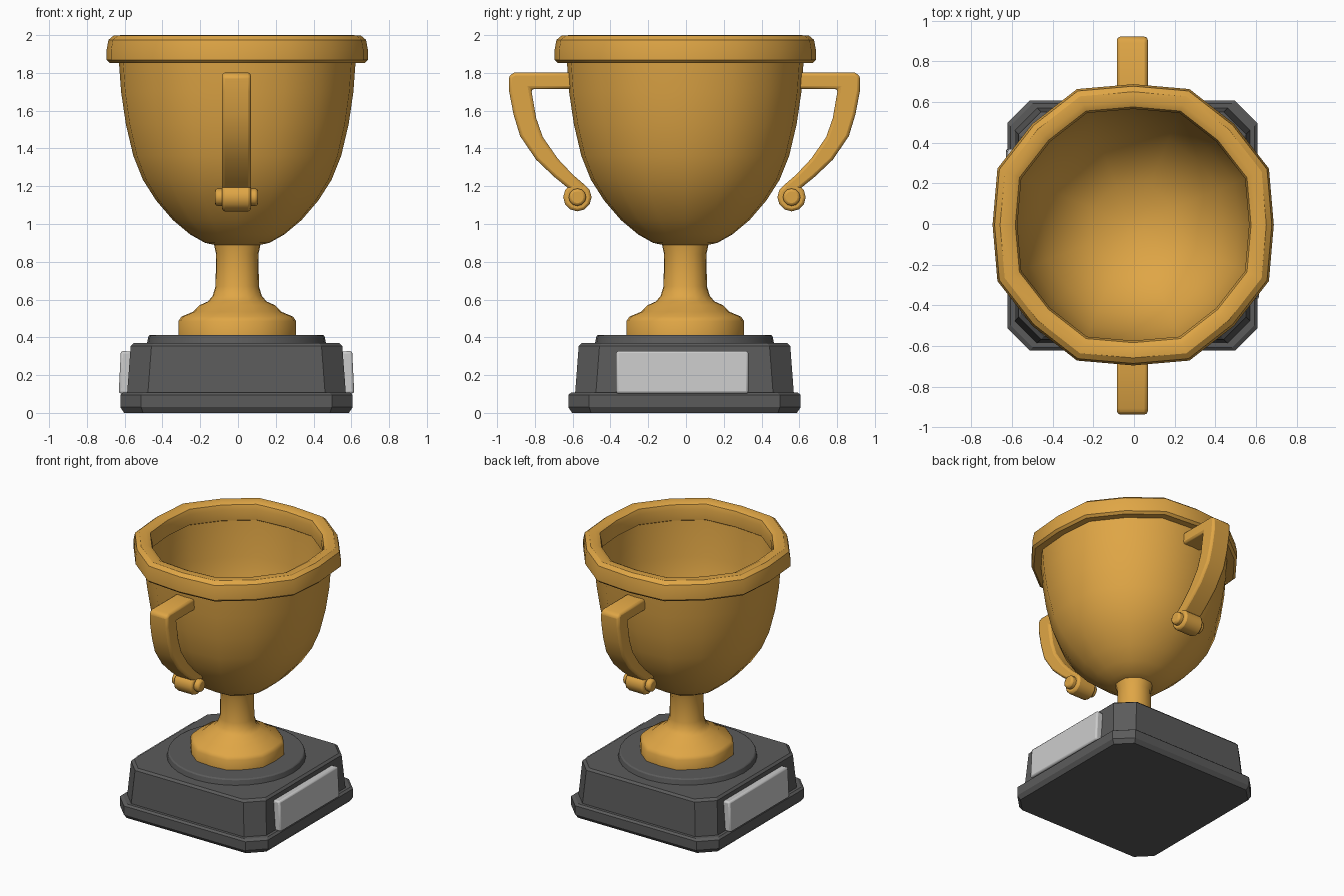
import bpy, bmesh, math
from mathutils import Matrix

cube = bpy.data.objects.get("Cube")
if cube:
    bpy.data.objects.remove(cube, do_unlink=True)


def material(name, r, g, b):
    m = bpy.data.materials.new(name)
    m.use_nodes = True
    m.diffuse_color = (r, g, b, 1)
    bsdf = m.node_tree.nodes["Principled BSDF"]
    bsdf.inputs["Base Color"].default_value = (r, g, b, 1)
    bsdf.inputs["Roughness"].default_value = 0.5
    return m


GOLD = material("gold", 0.74, 0.38, 0.06)
GREY = material("dark grey", 0.105, 0.105, 0.105)
SILVER = material("silver", 0.6, 0.6, 0.6)
OFF = -0.008  # slight offset shared by the base and handles


def finish(name, bm, mat, bevel=0, segments=2, angle=35):
    bmesh.ops.recalc_face_normals(bm, faces=bm.faces)
    mesh = bpy.data.meshes.new(name)
    bm.to_mesh(mesh)
    bm.free()
    mesh.materials.append(mat)
    ob = bpy.data.objects.new(name, mesh)
    bpy.context.collection.objects.link(ob)
    if bevel:
        mod = ob.modifiers.new("soft edges", 'BEVEL')
        mod.width, mod.segments = bevel, segments
    bpy.ops.object.select_all(action='DESELECT')
    ob.select_set(True)
    bpy.context.view_layer.objects.active = ob
    bpy.ops.object.shade_smooth_by_angle(angle=math.radians(angle))
    return ob


def octagon_ring(r, z, n=16):
    """Softened octagon with flats facing the axes."""
    swell = (1, 1.045, 1.015, 1.045)
    pts = []
    for i in range(n):
        a = math.tau * i / n
        pts.append((r * swell[i % 4] * math.cos(a), r * swell[i % 4] * math.sin(a), z))
    return pts


def chamfer_ring(h, c, z):
    """Square of half width h with corners cut by c."""
    k = h - c
    return [(x, y, z) for x, y in ((h, -k), (h, k), (k, h), (-k, h),
                                   (-h, k), (-h, -k), (-k, -h), (k, -h))]


def loft(rings, closed=False):
    """Skin successive rings, capping both ends unless closed on itself."""
    bm = bmesh.new()
    loops = [[bm.verts.new(p) for p in ring] for ring in rings]
    n = len(loops[0])
    pairs = list(zip(loops, loops[1:]))
    if closed:
        pairs.append((loops[-1], loops[0]))
    for a, b in pairs:
        for i in range(n):
            j = (i + 1) % n
            bm.faces.new((a[i], a[j], b[j], b[i]))
    if not closed:
        bm.faces.new(loops[0])
        bm.faces.new(loops[-1])
    return bm


def lathe(name, profile, closed=False):
    ob = finish(name, loft([octagon_ring(r, z) for r, z in profile], closed), GOLD)
    ob.location = (-0.004, -0.004, 0)
    return ob


# Cup: outside wall, then inside wall down to the floor
lathe("bowl", [(0.10, 0.885), (0.17, 0.90), (0.25, 0.945), (0.34, 1.02),
               (0.43, 1.125), (0.50, 1.235), (0.55, 1.36), (0.59, 1.53),
               (0.615, 1.70), (0.628, 1.88), (0.585, 1.88), (0.565, 1.60),
               (0.52, 1.36), (0.44, 1.19), (0.33, 1.06), (0.20, 0.98), (0.05, 0.95)])
lathe("rim", [(0.60, 1.852), (0.675, 1.852), (0.692, 1.868), (0.692, 1.92),
              (0.682, 1.975), (0.655, 1.997), (0.61, 2.0), (0.58, 1.985),
              (0.57, 1.95), (0.575, 1.87)], closed=True)
lathe("stem", [(0.312, 0.40), (0.312, 0.485), (0.295, 0.51), (0.235, 0.535),
               (0.20, 0.57), (0.155, 0.59), (0.13, 0.62), (0.115, 0.67),
               (0.112, 0.84), (0.125, 0.90)])


# Handles with a scroll at the lower end
def cylinder_x(name, r, half, y, z):
    bm = bmesh.new()
    bmesh.ops.create_cone(bm, cap_ends=True, segments=12, radius1=r, radius2=r,
                          depth=2 * half, matrix=Matrix.Rotation(math.pi / 2, 4, 'Y'))
    ob = finish(name, bm, GOLD, 0.014)
    ob.location = (OFF, y, z)


HANDLE = [(0.59, 1.802), (0.90, 1.802), (0.93, 1.785), (0.928, 1.70), (0.905, 1.58),
          (0.87, 1.465), (0.785, 1.34), (0.69, 1.25), (0.61, 1.185), (0.54, 1.14),
          (0.52, 1.20), (0.59, 1.26), (0.67, 1.345), (0.75, 1.46), (0.785, 1.56),
          (0.812, 1.715), (0.59, 1.715)]

for side, label in ((-1, "front"), (1, "back")):
    bm = bmesh.new()
    face = bm.faces.new([bm.verts.new((-0.076, side * y, z)) for y, z in HANDLE])
    new = bmesh.ops.extrude_face_region(bm, geom=[face])["geom"]
    bmesh.ops.translate(bm, vec=(0.152, 0, 0),
                        verts=[g for g in new if isinstance(g, bmesh.types.BMVert)])
    ob = finish(label + "_handle", bm, GOLD, 0.016, angle=40)
    ob.location = (OFF, OFF, 0)
    y = side * 0.567 + OFF
    cylinder_x(label + "_handle_scroll", 0.075, 0.076, y, 1.142)
    cylinder_x(label + "_handle_scroll_pin", 0.046, 0.114, y, 1.142)

# Base: plinth, tapered block and round step
plinth = finish("plinth", loft([chamfer_ring(0.595, 0.10, 0), chamfer_ring(0.615, 0.11, 0.03),
                                chamfer_ring(0.615, 0.11, 0.095),
                                chamfer_ring(0.60, 0.11, 0.108)]), GREY, angle=25)
block = finish("base_block", loft([chamfer_ring(0.58, 0.11, 0.09), chamfer_ring(0.56, 0.11, 0.355),
                                   chamfer_ring(0.545, 0.11, 0.37)]), GREY, angle=25)
bm = bmesh.new()
bmesh.ops.create_cone(bm, cap_ends=True, segments=32, radius1=0.475, radius2=0.465, depth=0.05)
step = finish("base_step", bm, GREY, 0.008)
step.location.z = 0.387
for ob in (plinth, block, step):
    ob.location.x = ob.location.y = OFF

# Name plates on both sides of the base
for side, label in ((1, "left"), (-1, "right")):
    bm = bmesh.new()
    bmesh.ops.create_cube(bm, size=1)
    bmesh.ops.scale(bm, vec=(0.06, 0.70, 0.225), verts=bm.verts)
    plate = finish(label + "_name_plate", bm, SILVER, 0.012)
    plate.location = (side * 0.588 + OFF, -0.02 * side, 0.214)
    plate.rotation_euler.y = -side * 0.05
